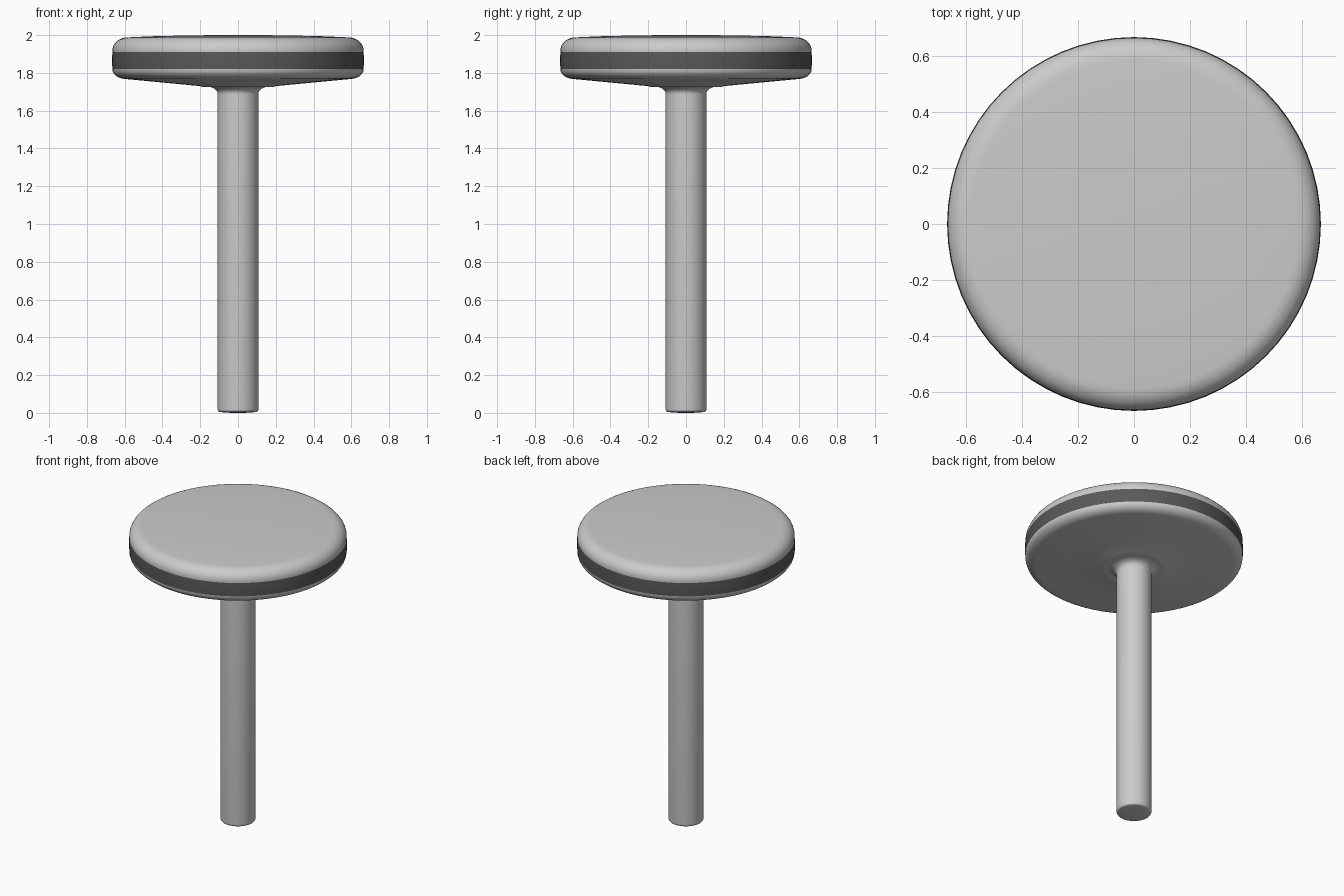
import bpy, bmesh, math

if "Cube" in bpy.data.objects:
    bpy.data.objects.remove(bpy.data.objects["Cube"])

SEGMENTS = 64


def lathe(name, profile, material=None):
    """Spin a (radius, height) profile around the z axis."""
    bm = bmesh.new()
    verts = [bm.verts.new((r, 0, z)) for r, z in profile]
    edges = [bm.edges.new(pair) for pair in zip(verts, verts[1:])]
    bmesh.ops.spin(bm, geom=verts + edges, cent=(0, 0, 0), axis=(0, 0, 1),
                   angle=math.tau, steps=SEGMENTS, use_duplicate=False)
    bmesh.ops.remove_doubles(bm, verts=bm.verts, dist=1e-5)
    bmesh.ops.recalc_face_normals(bm, faces=bm.faces)
    # open shells: make sure the faces point away from the part's middle
    mid = (min(z for _, z in profile) + max(z for _, z in profile)) / 2
    if sum(f.normal.x * f.calc_center_median().x + f.normal.y * f.calc_center_median().y
           + f.normal.z * (f.calc_center_median().z - mid) for f in bm.faces) < 0:
        bmesh.ops.reverse_faces(bm, faces=bm.faces)
    mesh = bpy.data.meshes.new(name)
    bm.to_mesh(mesh)
    bm.free()
    obj = bpy.data.objects.new(name, mesh)
    bpy.context.collection.objects.link(obj)
    if material:
        mesh.materials.append(material)
    bpy.ops.object.select_all(action='DESELECT')
    obj.select_set(True)
    bpy.context.view_layer.objects.active = obj
    bpy.ops.object.shade_smooth_by_angle(angle=math.radians(40))
    return obj


def arc(cr, cz, rr, rz, start, end, steps=8):
    """Elliptical arc of profile points, angles in degrees."""
    angles = [math.radians(start + (end - start) * i / steps) for i in range(steps + 1)]
    return [(cr + rr * math.cos(a), cz + rz * math.sin(a)) for a in angles]


dark = bpy.data.materials.new("dark_band")
dark.diffuse_color = (0.1, 0.1, 0.1, 1)
dark.use_nodes = True
dark.node_tree.nodes["Principled BSDF"].inputs["Base Color"].default_value = dark.diffuse_color

# Slightly domed top with a rounded rim
lathe("top_disc", [(0.665, 1.91)] + arc(0.585, 1.918, 0.08, 0.07, 0, 90)
      + [(0.45, 1.994), (0.25, 1.999), (0, 2.0)])

# Dark strip around the rim
lathe("rim_band", [(0.665, 1.82), (0.667, 1.865), (0.665, 1.91)], dark)

# Shallow conical underside flowing through a fillet into the stem
lathe("underside", [(0.665, 1.82)] + arc(0.595, 1.82, 0.07, 0.052, 0, -84)
      + [(0.40, 1.749), (0.20, 1.73)] + arc(0.165, 1.69, 0.057, 0.037, 70, 180))

# Stem with a softened foot
lathe("stem", [(0.108, 1.70)] + arc(0.098, 0.02, 0.01, 0.015, 0, -90, 4)
      + [(0.06, 0.001), (0, 0)])
